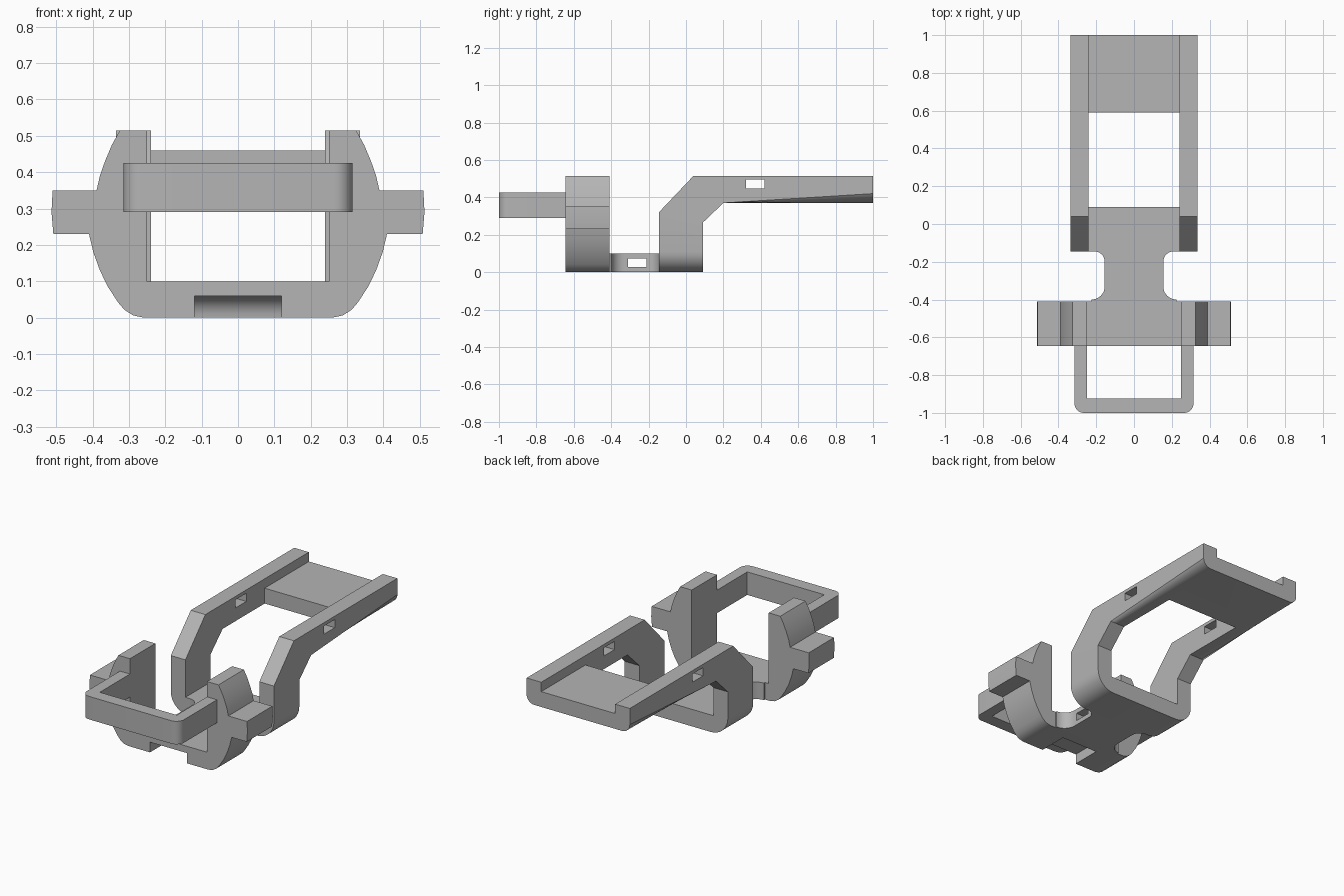
import bpy, bmesh, math

cube = bpy.data.objects.get("Cube")
if cube:
    bpy.data.objects.remove(cube, do_unlink=True)

GREY = (0.46, 0.46, 0.46, 1)
grey = bpy.data.materials.new("plain grey")
grey.use_nodes = True
grey.diffuse_color = GREY
grey.node_tree.nodes["Principled BSDF"].inputs["Base Color"].default_value = GREY


def prism(name, pts, axis, lo, hi, rounds=()):
    """Extrude a 2D outline along an axis; rounds = (edge test, radius) pairs."""
    place = {"x": lambda p, t: (t, p[0], p[1]),
             "y": lambda p, t: (p[0], t, p[1]),
             "z": lambda p, t: (p[0], p[1], t)}[axis]
    bm = bmesh.new()
    face = bm.faces.new([bm.verts.new(place(p, lo)) for p in pts])
    ext = bmesh.ops.extrude_face_region(bm, geom=[face])
    shift = place((0, 0), hi - lo)
    bmesh.ops.translate(bm, vec=shift,
                        verts=[v for v in ext["geom"] if isinstance(v, bmesh.types.BMVert)])
    bmesh.ops.recalc_face_normals(bm, faces=bm.faces)
    for test, radius in rounds:
        edges = [e for e in bm.edges if test(e.verts[0].co, e.verts[1].co)]
        bmesh.ops.bevel(bm, geom=edges, offset=radius, segments=8,
                        profile=0.5, affect="EDGES")
    mesh = bpy.data.meshes.new(name)
    bm.to_mesh(mesh)
    bm.free()
    mesh.materials.append(grey)
    ob = bpy.data.objects.new(name, mesh)
    bpy.context.collection.objects.link(ob)
    return ob


def block(name, x, y, z):
    return prism(name, [(x[0], y[0]), (x[1], y[0]), (x[1], y[1]), (x[0], y[1])], "z", *z)


def select(ob):
    bpy.ops.object.select_all(action="DESELECT")
    ob.select_set(True)
    bpy.context.view_layer.objects.active = ob


def cut(ob, *cutters):
    """Subtract the cutters, then discard them."""
    for c in cutters:
        select(ob)
        mod = ob.modifiers.new("cut", "BOOLEAN")
        mod.operation = "DIFFERENCE"
        mod.solver = "EXACT"
        mod.object = c
        bpy.ops.object.modifier_apply(modifier=mod.name)
        bpy.data.objects.remove(c, do_unlink=True)


def smooth(ob):
    select(ob)
    bpy.ops.object.shade_smooth_by_angle(angle=math.radians(30))


def arc(cx, cy, r, start, end, n=8):
    """Points on a circular arc, angles in degrees."""
    angles = [math.radians(start + (end - start) * i / n) for i in range(n + 1)]
    return [(cx + r * math.cos(a), cy + r * math.sin(a)) for a in angles]


def mirrored(half):
    return half + [(-x, y) for x, y in reversed(half)]


# Front cradle: U-shaped block with bulging sides and side lugs
half = [(0.25, 0.1), (0.25, 0.515), (0.325, 0.515), (0.347, 0.475), (0.366, 0.43),
        (0.38, 0.39), (0.389, 0.35), (0.51, 0.35), (0.513, 0.29), (0.508, 0.23),
        (0.41, 0.23), (0.398, 0.18), (0.38, 0.13), (0.358, 0.085), (0.33, 0.042),
        (0.312, 0.021), (0.288, 0.006), (0.26, 0)]
cradle = prism("front_cradle", mirrored(half), "y", -0.645, -0.41)
recess = prism("recess_cutter",
               [(-0.7, -0.05), (-0.7, 0.06)] + arc(-0.53, 0, 0.06, 90, 0) + [(-0.47, -0.05)],
               "x", -0.12, 0.12)
cut(cradle, recess)
smooth(cradle)

# Front loop: rounded rectangular hoop
loop_outline = ([(0.25, -0.64), (0.315, -0.64)] + arc(0.265, -0.95, 0.05, 0, -90))
inner = [(-0.25, -0.64), (-0.25, -0.925), (0.25, -0.925)]
outer = mirrored(loop_outline[1:])
loop = prism("front_loop", outer + inner + [(0.25, -0.64)], "z", 0.29, 0.425)
smooth(loop)

# Neck: narrow waist joining the two sections, with a cross slot
half = ([(0.225, -0.41)] + arc(0.225, -0.33, 0.07, 270, 180)
        + arc(0.21, -0.2, 0.055, 180, 90) + [(0.21, -0.145)])
neck = prism("neck", mirrored(half), "z", 0, 0.1)
cut(neck, block("slot_cutter", (-1, 1), (-0.31, -0.21), (0.027, 0.072)))
smooth(neck)

# Rear carrier: cranked channel with two arms, a tray and side windows
side = [(-0.145, 0), (0.09, 0), (0.09, 0.265), (0.2, 0.37), (1, 0.37),
        (1, 0.515), (0.04, 0.515), (-0.145, 0.32)]


def low_edge(height):
    return lambda a, b: (abs(a.x - b.x) < 1e-4 and abs(a.x) > 0.3
                         and abs(a.z - height) < 1e-4 and abs(b.z - height) < 1e-4)


carrier = prism("rear_carrier", side, "x", -0.335, 0.335,
                [(low_edge(0), 0.11), (low_edge(0.37), 0.05)])
cut(carrier,
    block("channel_cutter", (-0.24, 0.24), (-0.3, 0.59), (0.1, 1)),
    block("tray_cutter", (-0.24, 0.24), (0.5, 1.2), (0.46, 1)),
    block("window_cutter", (-1, 1), (0.32, 0.42), (0.447, 0.495)))
smooth(carrier)
